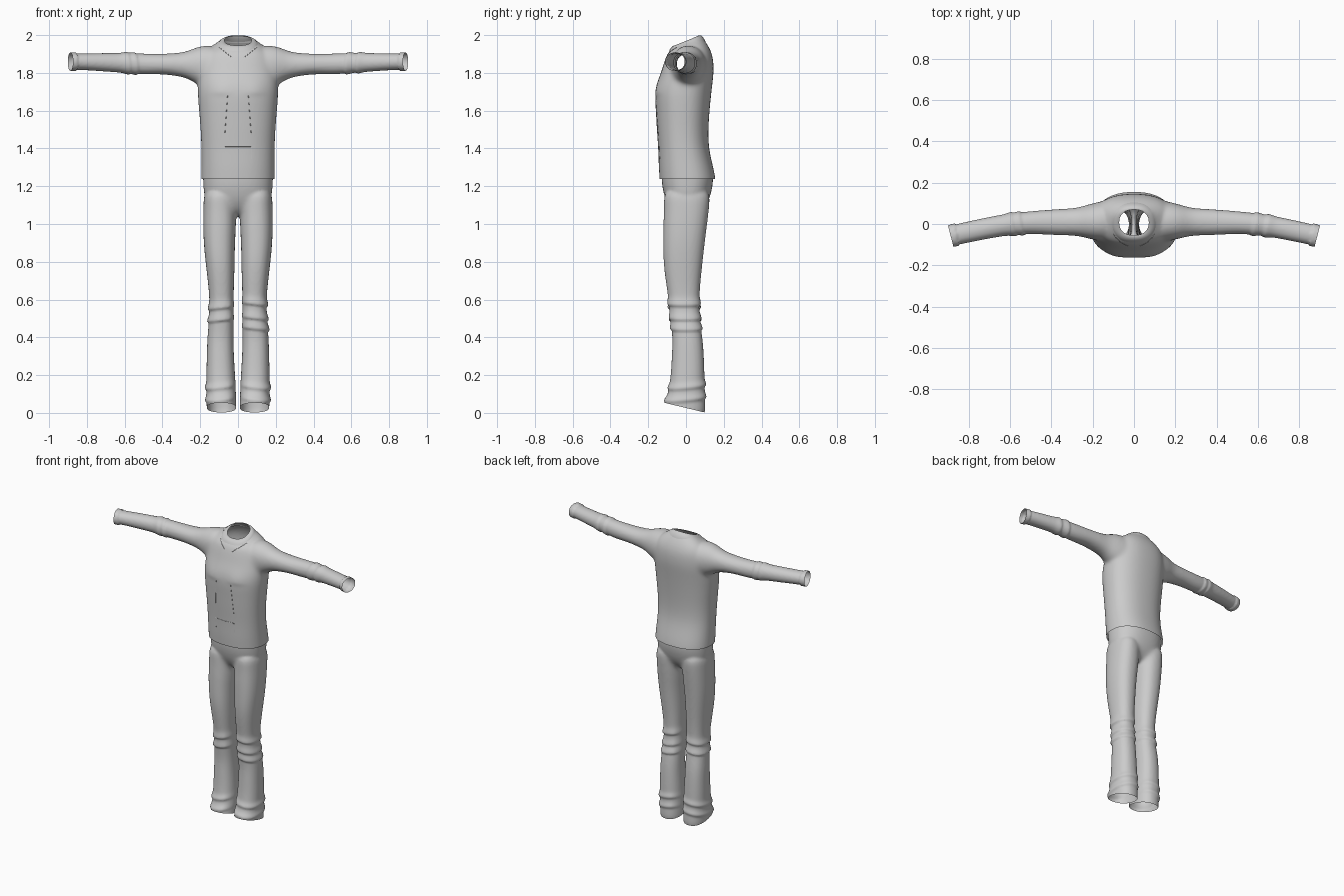
import bpy
import bmesh
from math import cos, sin, pi, exp, copysign
from mathutils import Vector
from mathutils.bvhtree import BVHTree

cube = bpy.data.objects.get("Cube")
if cube:
    bpy.data.objects.remove(cube)

GREY = (0.6, 0.6, 0.6, 1)
cloth = bpy.data.materials.new("grey_cloth")
cloth.use_nodes = True
cloth.diffuse_color = GREY
cloth.node_tree.nodes["Principled BSDF"].inputs["Base Color"].default_value = GREY


def link(name, data):
    obj = bpy.data.objects.new(name, data)
    bpy.context.collection.objects.link(obj)
    data.materials.append(cloth)
    return obj


def oval(a0, a1, b0, b1, power=2.3, count=32):
    """Rounded outline that fills the given rectangle."""
    points = []
    for i in range(count):
        c, s = cos(2 * pi * i / count), sin(2 * pi * i / count)
        points.append(((a0 + a1) / 2 + (a1 - a0) / 2 * copysign(abs(c) ** (2 / power), c),
                       (b0 + b1) / 2 + (b1 - b0) / 2 * copysign(abs(s) ** (2 / power), s)))
    return points


def level_ring(z, x0, x1, y0, y1, tilt=0):
    middle = (y0 + y1) / 2
    return [Vector((x, y, z + tilt * (y - middle))) for x, y in oval(x0, x1, y0, y1)]


def sleeve_ring(x, y0, y1, z0, z1):
    return [Vector((x, y, z)) for y, z in oval(y0, y1, z0, z1, 2.1)]


def loft(bm, rings, capped=True):
    loops = [[bm.verts.new(p) for p in ring] for ring in rings]
    for low, high in zip(loops, loops[1:]):
        for i in range(len(low)):
            bm.faces.new((low[i - 1], low[i], high[i], high[i - 1]))
    if capped:
        bm.faces.new(loops[0])
        bm.faces.new(loops[-1])


def mirrored(ring, side):
    return [Vector((p.x * side, p.y, p.z)) for p in ring]


def fold(distance, above, below):
    """Soft on one side and crisp on the other."""
    return exp(-(distance / (above if distance > 0 else below)) ** 2)


def garment(name, lofts, blend, bulge, cuts):
    """Fuse lofts into one cloth shell, relax its joins, add folds, open its ends."""
    bm = bmesh.new()
    for rings in lofts:
        loft(bm, rings)
    bmesh.ops.recalc_face_normals(bm, faces=bm.faces)
    mesh = bpy.data.meshes.new(name)
    bm.to_mesh(mesh)
    bm.free()
    obj = link(name, mesh)
    obj.modifiers.new("round", "SUBSURF").levels = 2
    fuse = obj.modifiers.new("fuse", "REMESH")
    fuse.mode = "VOXEL"
    fuse.voxel_size = 0.008
    soften = obj.modifiers.new("soften", "SMOOTH")
    soften.iterations = 5
    graph = bpy.context.evaluated_depsgraph_get()
    fused = bpy.data.meshes.new_from_object(obj.evaluated_get(graph))
    obj.modifiers.clear()

    bm = bmesh.new()
    bm.from_mesh(fused)
    weights = {v: blend(v.co) for v in bm.verts}
    steps = 30
    for i in range(steps):
        near = [v for v, w in weights.items() if w > i / steps]
        bmesh.ops.smooth_vert(bm, verts=near, factor=0.5,
                              use_axis_x=True, use_axis_y=True, use_axis_z=True)
    bm.normal_update()
    moves = [(v, v.normal * bulge(v.co)) for v in bm.verts]
    for v, move in moves:
        v.co += move
    for point, normal in cuts:
        bmesh.ops.bisect_plane(bm, geom=bm.verts[:] + bm.edges[:] + bm.faces[:],
                               plane_co=point, plane_no=normal, clear_outer=True)
    for f in bm.faces:
        f.smooth = True
        f.material_index = 0
    bm.to_mesh(mesh)
    bm.free()
    bpy.data.meshes.remove(fused)
    return obj


# Shirt body: height, half width, front, back, tilt
body_rows = [
    (1.18, .196, -.138, .162, 0), (1.24, .196, -.14, .157, 0), (1.3, .195, -.145, .145, 0),
    (1.4, .194, -.147, .12, 0), (1.5, .198, -.155, .118, 0), (1.6, .207, -.16, .125, 0),
    (1.68, .213, -.166, .133, 0), (1.74, .215, -.158, .14, 0), (1.8, .213, -.133, .147, 0),
    (1.86, .205, -.115, .146, 0), (1.9, .19, -.1, .138, 0), (1.925, .165, -.088, .123, .1),
    (1.95, .125, -.073, .102, .2), (1.97, .085, -.06, .08, .35), (2.03, .07, -.055, .07, .4),
]
# Sleeve: distance out, front, back, underside, top
sleeve_rows = [
    (.08, -.09, .12, 1.72, 1.95), (.2, -.08, .105, 1.725, 1.945), (.25, -.062, .085, 1.762, 1.922),
    (.3, -.056, .076, 1.78, 1.906), (.4, -.053, .07, 1.795, 1.9), (.5, -.047, .062, 1.79, 1.902),
    (.6, -.053, .052, 1.8, 1.905), (.7, -.07, .035, 1.807, 1.905), (.8, -.09, .013, 1.814, 1.903),
    (.85, -.1, .002, 1.816, 1.903), (.96, -.125, -.025, 1.816, 1.903),
]
shirt_lofts = [[level_ring(z, -w, w, f, b, t) for z, w, f, b, t in body_rows]]
for side in (-1, 1):
    shirt_lofts.append([mirrored(sleeve_ring(*row), side) for row in sleeve_rows])


def shoulder_blend(p):
    return 1 - (Vector((abs(p.x), p.z)) - Vector((.215, 1.82))).length / .14


def shirt_bulge(p):
    out = abs(p.x) - .2 * p.y
    amount = 0
    if out > .45:
        # Elbow creases differ between the two sleeves
        for spot in ((.545, .585) if p.x < 0 else (.58, .64)):
            amount += .006 * fold(out - spot - .1 * (p.z - 1.85), .03, .008)
        if out > .868:
            amount += .006
    # Chest pads above a soft crease
    if p.y < -.05 and abs(p.x) < .2:
        amount += .004 * exp(-((abs(p.x) - .09) / .05) ** 2) * fold(p.z - 1.7, .05, .02)
    return amount


shirt_cuts = [(Vector((0, 0, 1.237)), Vector((0, 0, -1))),
              (Vector((0, .01, 1.962)), Vector((0, -.4, 1)))]
shirt_cuts += [(Vector((s * .9, -.01, 1.86)), Vector((s, -.26, 0))) for s in (-1, 1)]
shirt = garment("shirt", shirt_lofts, shoulder_blend, shirt_bulge, shirt_cuts)

# Trousers: hip rows like the body, leg rows with inner and outer edge
hip_rows = [
    (1.045, .1, -.04, .05), (1.08, .15, -.085, .095), (1.13, .178, -.112, .125),
    (1.2, .184, -.127, .142), (1.25, .186, -.13, .145), (1.33, .186, -.13, .135),
]
leg_rows = [
    (1.2, .02, .18, -.12, .13), (1.1, .008, .183, -.116, .125), (1, .01, .185, -.12, .112),
    (.9, .016, .182, -.121, .099), (.8, .018, .172, -.12, .088), (.7, .02, .16, -.108, .077),
    (.6, .024, .15, -.092, .07), (.5, .024, .152, -.083, .07), (.4, .024, .163, -.07, .088),
    (.3, .022, .165, -.075, .095), (.2, .015, .168, -.08, .098), (.1, .011, .168, -.094, .1),
    (.05, .009, .166, -.118, .102), (-.05, .009, .165, -.125, .105),
]
trouser_lofts = [[level_ring(z, -w, w, f, b) for z, w, f, b in hip_rows]]
for side in (-1, 1):
    trouser_lofts.append([mirrored(level_ring(*row), side) for row in leg_rows])


def crotch_blend(p):
    return 1 - (Vector((p.x, p.z)) - Vector((0, 1.08))).length / .12


def trouser_bulge(p):
    # Knee and ankle creases slope differently on each leg
    slope = .12 * (p.x + .1) if p.x < 0 else -.12 * (p.x - .1)
    height = p.z - slope
    knees = (.49, .555) if p.x < 0 else (.445, .5, .575)
    amount = sum(.009 * fold(height - spot, .03, .007) for spot in knees)
    for spot in (.075, .14):
        amount += .008 * fold(height - spot - .1 * p.y, .022, .01)
    # The gap between the legs stays open
    return amount * min(1, max(0, (abs(p.x) - .01) / .04))


trousers = garment("trousers", trouser_lofts, crotch_blend, trouser_bulge,
                   [(Vector((0, 0, 1.27)), Vector((0, 0, 1))),
                    (Vector((0, .1, .002)), Vector((0, -.24, -1)))])

# Collar
bm = bmesh.new()
loft(bm, [level_ring(1.938, -.116, .116, -.09, .106, .22), level_ring(1.958, -.108, .108, -.08, .098, .25),
          level_ring(1.973, -.088, .088, -.065, .08, .38), level_ring(1.972, -.072, .072, -.055, .07, .43)],
     capped=False)
bmesh.ops.recalc_face_normals(bm, faces=bm.faces)
for face in bm.faces:
    face.smooth = True
collar_mesh = bpy.data.meshes.new("collar")
bm.to_mesh(collar_mesh)
bm.free()
link("collar", collar_mesh).modifiers.new("round", "SUBSURF").levels = 1

# Seams laid on the shirt front
bm = bmesh.new()
bm.from_mesh(shirt.data)
surface = BVHTree.FromBMesh(bm)
bm.free()


def seam(name, start, end, steps=16):
    points = []
    for i in range(steps + 1):
        x, z = Vector(start).lerp(Vector(end), i / steps)
        hit = surface.ray_cast(Vector((x, -1, z)), Vector((0, 1, 0)))[0]
        if hit:
            points.append(hit)
    curve = bpy.data.curves.new(name, "CURVE")
    curve.dimensions = "3D"
    curve.bevel_depth = .0015
    curve.bevel_resolution = 1
    line = curve.splines.new("POLY")
    line.points.add(len(points) - 1)
    for target, p in zip(line.points, points):
        target.co = (*p, 1)
    link(name, curve)


for side, word in ((-1, "right"), (1, "left")):
    seam(word + "_front_seam", (side * .055, 1.68), (side * .07, 1.47))
    seam(word + "_pocket_seam", (side * .07, 1.41), (side * .07, 1.345))
    seam(word + "_lapel_seam", (side * .1, 1.935), (side * .03, 1.88))
seam("pocket_top_seam", (-.07, 1.41), (.07, 1.41))
